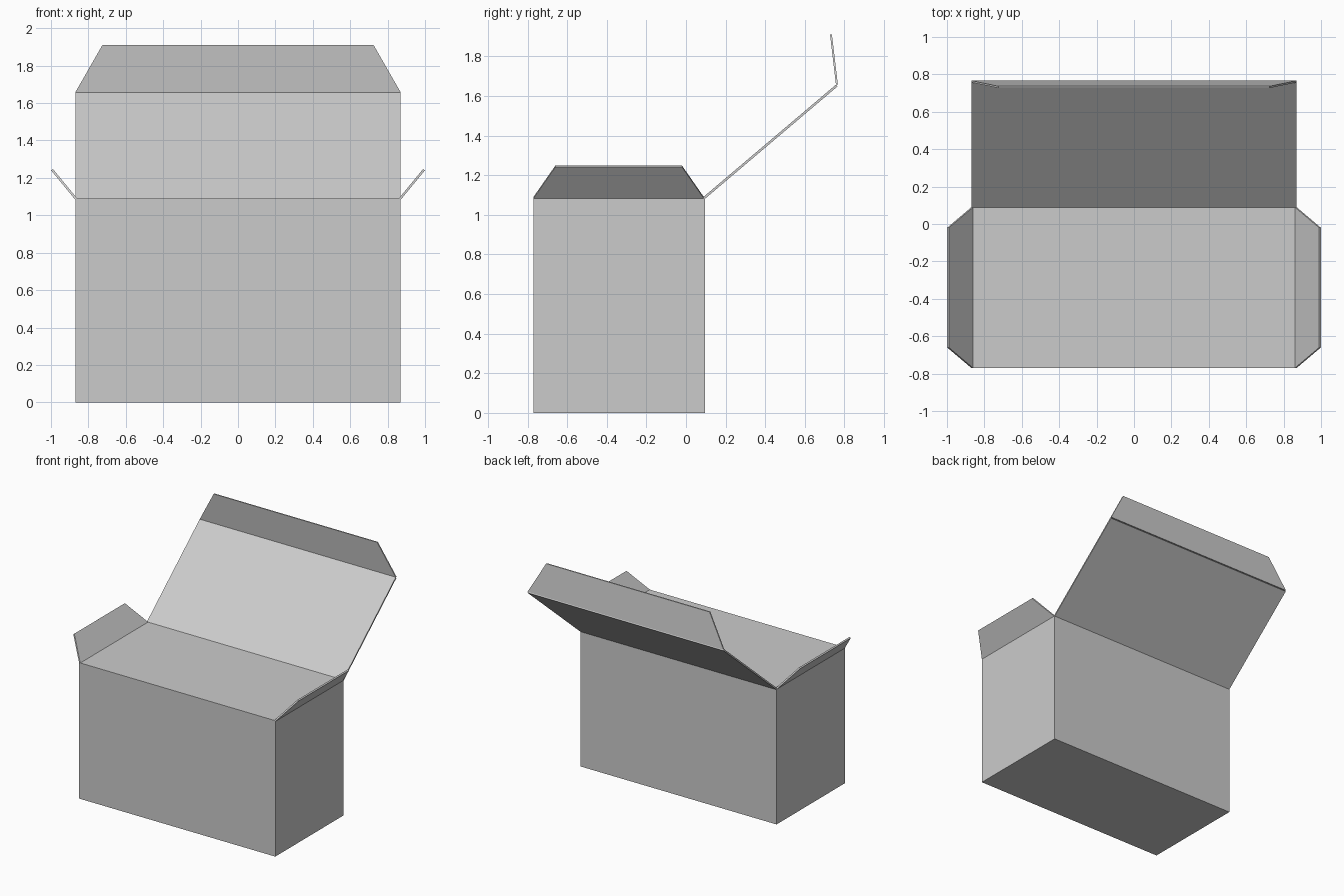
import bpy
import bmesh
from mathutils import Vector

cube = bpy.data.objects.get("Cube")
if cube:
    bpy.data.objects.remove(cube, do_unlink=True)

# Plain card colour
card = bpy.data.materials.new("grey_card")
card.use_nodes = True
card.diffuse_color = (0.6, 0.6, 0.6, 1)
card.node_tree.nodes["Principled BSDF"].inputs["Base Color"].default_value = (0.6, 0.6, 0.6, 1)

HALF_W, FRONT, BACK, TOP = 0.87, -0.77, 0.095, 1.09
THICK = 0.012


def prism(name, corners, offset):
    """Extrude a flat outline by an offset into a closed solid."""
    bm = bmesh.new()
    face = bm.faces.new([bm.verts.new(c) for c in corners])
    out = bmesh.ops.extrude_face_region(bm, geom=[face], use_keep_orig=True)
    moved = [g for g in out["geom"] if isinstance(g, bmesh.types.BMVert)]
    bmesh.ops.translate(bm, verts=moved, vec=Vector(offset))
    bmesh.ops.recalc_face_normals(bm, faces=bm.faces)
    mesh = bpy.data.meshes.new(name)
    bm.to_mesh(mesh)
    bm.free()
    mesh.materials.append(card)
    obj = bpy.data.objects.new(name, mesh)
    bpy.context.scene.collection.objects.link(obj)
    return obj


# Closed box body
prism("box_body", [(-HALF_W, FRONT, 0), (HALF_W, FRONT, 0),
                   (HALF_W, BACK, 0), (-HALF_W, BACK, 0)], (0, 0, TOP))

# Raised lid panel, hinged along the back edge
hinge, bend, tip = (0.088, 1.09), (0.757, 1.657), (0.727, 1.91)
prism("lid_panel", [(-HALF_W, *hinge), (HALF_W, *hinge),
                    (HALF_W, *bend), (-HALF_W, *bend)],
      (0, THICK * 0.65, -THICK * 0.76))

# Tapered tuck flap on the lid
prism("lid_tuck_flap", [(-HALF_W, *bend), (HALF_W, *bend),
                        (0.725, *tip), (-0.725, *tip)], (0, THICK * 0.8, 0))

# Tapered side flaps, folded outwards
for name, s in (("left_side_flap", 1), ("right_side_flap", -1)):
    prism(name, [(s * 0.86, FRONT, TOP), (s * 0.86, BACK - 0.005, TOP),
                 (s * 0.99, -0.02, 1.248), (s * 0.99, -0.66, 1.248)],
          (s * THICK * 0.78, 0, -THICK * 0.63))
